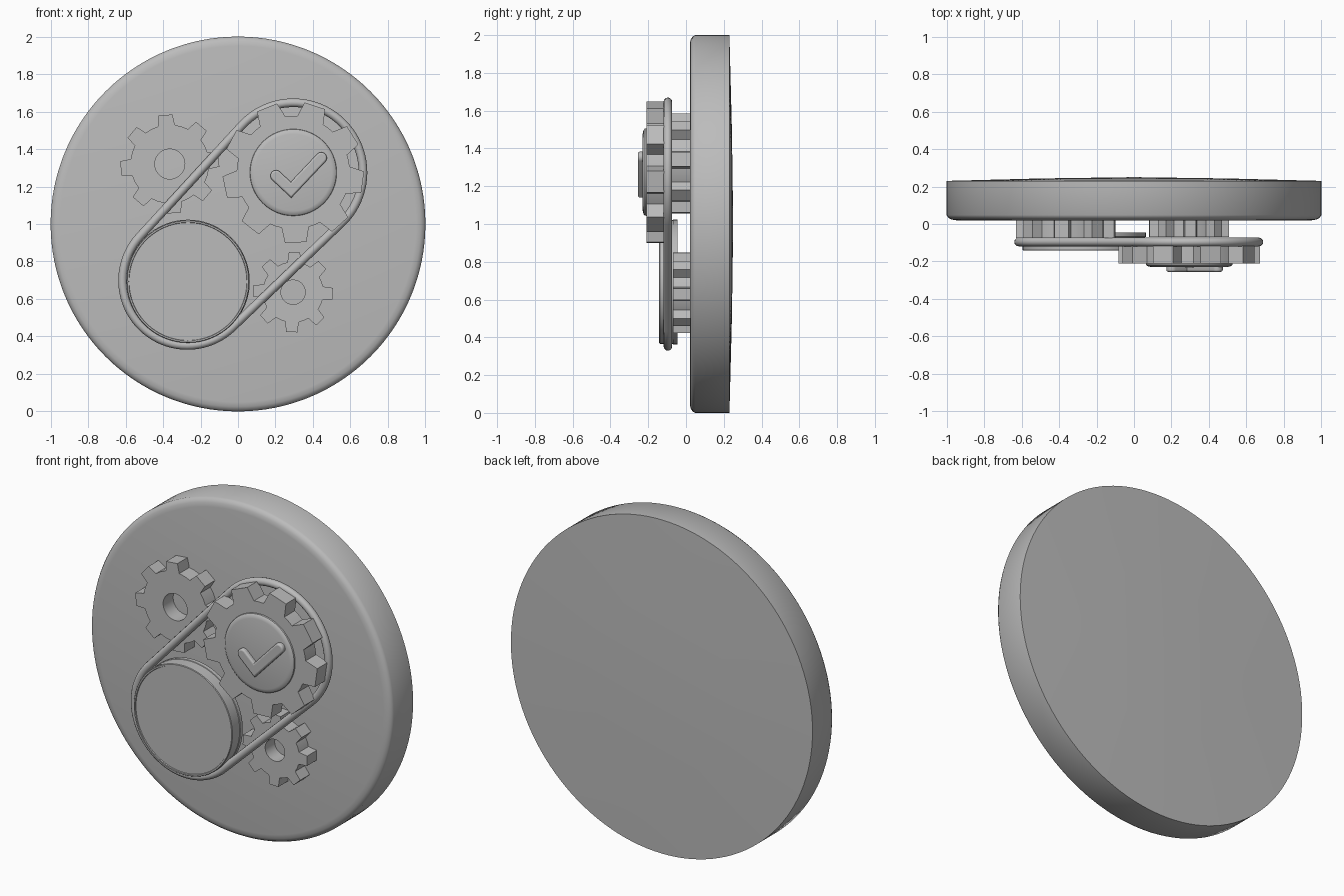
import bpy, bmesh, math
from mathutils import Vector

if "Cube" in bpy.data.objects:
    bpy.data.objects.remove(bpy.data.objects["Cube"])

grey = bpy.data.materials.new("plain_grey")
grey.diffuse_color = (0.5, 0.5, 0.5, 1)
grey.use_nodes = True
grey.node_tree.nodes["Principled BSDF"].inputs["Base Color"].default_value = grey.diffuse_color


def finish(obj, angle=35):
    obj.data.materials.append(grey)
    bpy.ops.object.select_all(action='DESELECT')
    obj.select_set(True)
    bpy.context.view_layer.objects.active = obj
    if obj.type == 'CURVE':
        bpy.ops.object.convert(target='MESH')
        obj = bpy.context.object
    bpy.ops.object.shade_smooth_by_angle(angle=math.radians(angle))


def from_bmesh(name, bm, angle=35):
    bmesh.ops.recalc_face_normals(bm, faces=bm.faces)
    mesh = bpy.data.meshes.new(name)
    bm.to_mesh(mesh)
    bm.free()
    obj = bpy.data.objects.new(name, mesh)
    bpy.context.collection.objects.link(obj)
    finish(obj, angle)


def ring_faces(bm, a, b):
    n = len(a)
    for i in range(n):
        j = (i + 1) % n
        bm.faces.new((a[i], a[j], b[j], b[i]))


def lathe(name, profile, cx, cz, segs=96):
    """Turn (radius, y) points about the y direction; both ends lie on the axis."""
    bm = bmesh.new()
    rings = []
    for r, y in profile[1:-1]:
        rings.append([bm.verts.new((cx + r * math.cos(math.tau * i / segs), y,
                                    cz + r * math.sin(math.tau * i / segs)))
                      for i in range(segs)])
    for a, b in zip(rings, rings[1:]):
        ring_faces(bm, a, b)
    for ring, (_, y) in ((rings[0], profile[0]), (rings[-1], profile[-1])):
        tip = bm.verts.new((cx, y, cz))
        for i in range(segs):
            bm.faces.new((ring[i], ring[(i + 1) % segs], tip))
    from_bmesh(name, bm)


def gear(name, cx, cz, teeth, phase, r_tip, r_root, w_tip, w_root, r_hole, y0, y1):
    """Toothed ring with straight tapered teeth and a round bore."""
    step = math.tau / teeth
    ht, hr = math.asin(w_tip / 2 / r_tip), math.asin(w_root / 2 / r_root)
    pts = []
    for k in range(teeth):
        c = math.radians(phase) + k * step
        pts += [(r_root, c - hr), (r_tip, c - ht), (r_tip, c + ht),
                (r_root, c + hr), (r_root, c + step / 2)]
    bm = bmesh.new()

    def ring(y, bore):
        out = []
        for i, (r, a) in enumerate(pts):
            if bore:
                r, a = r_hole, math.radians(phase) + math.tau * (i - 1.5) / len(pts)
            out.append(bm.verts.new((cx + r * math.cos(a), y, cz + r * math.sin(a))))
        return out

    rings = [ring(y0, False), ring(y1, False), ring(y1, True), ring(y0, True)]
    for i in range(4):
        ring_faces(bm, rings[i], rings[(i + 1) % 4])
    from_bmesh(name, bm, 25)


def curve(name, points, dims, **settings):
    data = bpy.data.curves.new(name, 'CURVE')
    data.dimensions = dims
    for key, value in settings.items():
        setattr(data, key, value)
    s = data.splines.new('POLY')
    s.points.add(len(points) - 1)
    for p, q in zip(s.points, points):
        p.co = (q[0], q[1], 0, 1)
    s.use_cyclic_u = True
    obj = bpy.data.objects.new(name, data)
    obj.rotation_euler.x = math.pi / 2
    bpy.context.collection.objects.link(obj)
    return obj


def arc(c, r, a0, a1, n):
    return [c + r * Vector((math.cos(a0 + (a1 - a0) * i / n),
                            math.sin(a0 + (a1 - a0) * i / n))) for i in range(n + 1)]


# Backing disc with a softened front rim and slightly domed back
lathe("backing_disc", [(0, 0.02), (0.95, 0.02), (0.975, 0.024), (0.992, 0.034),
                       (1, 0.048), (1, 0.23), (0.5, 0.243), (0, 0.25)], 0, 1, 128)

# Gears
gear("upper_left_gear", -0.364, 1.32, 8, 5, 0.265, 0.21, 0.075, 0.09, 0.08, -0.075, 0.025)
gear("lower_right_gear", 0.294, 0.636, 8, -2, 0.215, 0.162, 0.06, 0.072, 0.065, -0.07, 0.025)
gear("large_gear", 0.295, 1.275, 9, 112, 0.378, 0.302, 0.115, 0.145, 0.08, -0.21, -0.11)

# Round cap on the large gear
lathe("gear_cap", [(0, -0.231), (0.205, -0.229), (0.222, -0.225), (0.23, -0.218),
                   (0.232, -0.208), (0.232, -0.12), (0, -0.12)], 0.295, 1.275, 64)

# Pulley with back flange and thin front lip
lathe("pulley", [(0, -0.136), (0.314, -0.136), (0.316, -0.142), (0.324, -0.142),
                 (0.327, -0.138), (0.327, -0.07), (0.33, -0.068),
                 (0.33, -0.045), (0, -0.045)], -0.267, 0.693)

# Round-section belt around the pulley and the large gear
c1, c2, r1, r2 = Vector((-0.27, 0.698)), Vector((0.295, 1.275)), 0.346, 0.372
d = c2 - c1
heading = math.atan2(d.y, d.x)
spread = math.acos((r1 - r2) / d.length)
path = arc(c2, r2, heading - spread, heading + spread, 40)
path += arc(c1, r1, heading + spread, heading + math.tau - spread, 40)
belt = curve("belt", path, '3D', bevel_depth=0.023, bevel_resolution=4)
belt.location.y = -0.096
finish(belt, 60)

# Raised tick with rounded ends
start, corner, end, w = Vector((0.203, 1.257)), Vector((0.283, 1.182)), Vector((0.444, 1.353)), 0.02
u1, u2 = (corner - start).normalized(), (end - corner).normalized()
a1, a2 = math.atan2(u1.y, u1.x), math.atan2(u2.y, u2.x)
outline = arc(start, w, a2, a2 + math.pi, 10) + [corner + w * (u1 - u2)]
outline += arc(end, w, a1, a1 + math.pi, 10) + [corner + w * (u2 - u1)]
tick = curve("tick_mark", outline, '2D', fill_mode='BOTH', extrude=0.01,
             bevel_depth=0.01, bevel_resolution=3)
tick.location.y = -0.235
finish(tick, 40)
